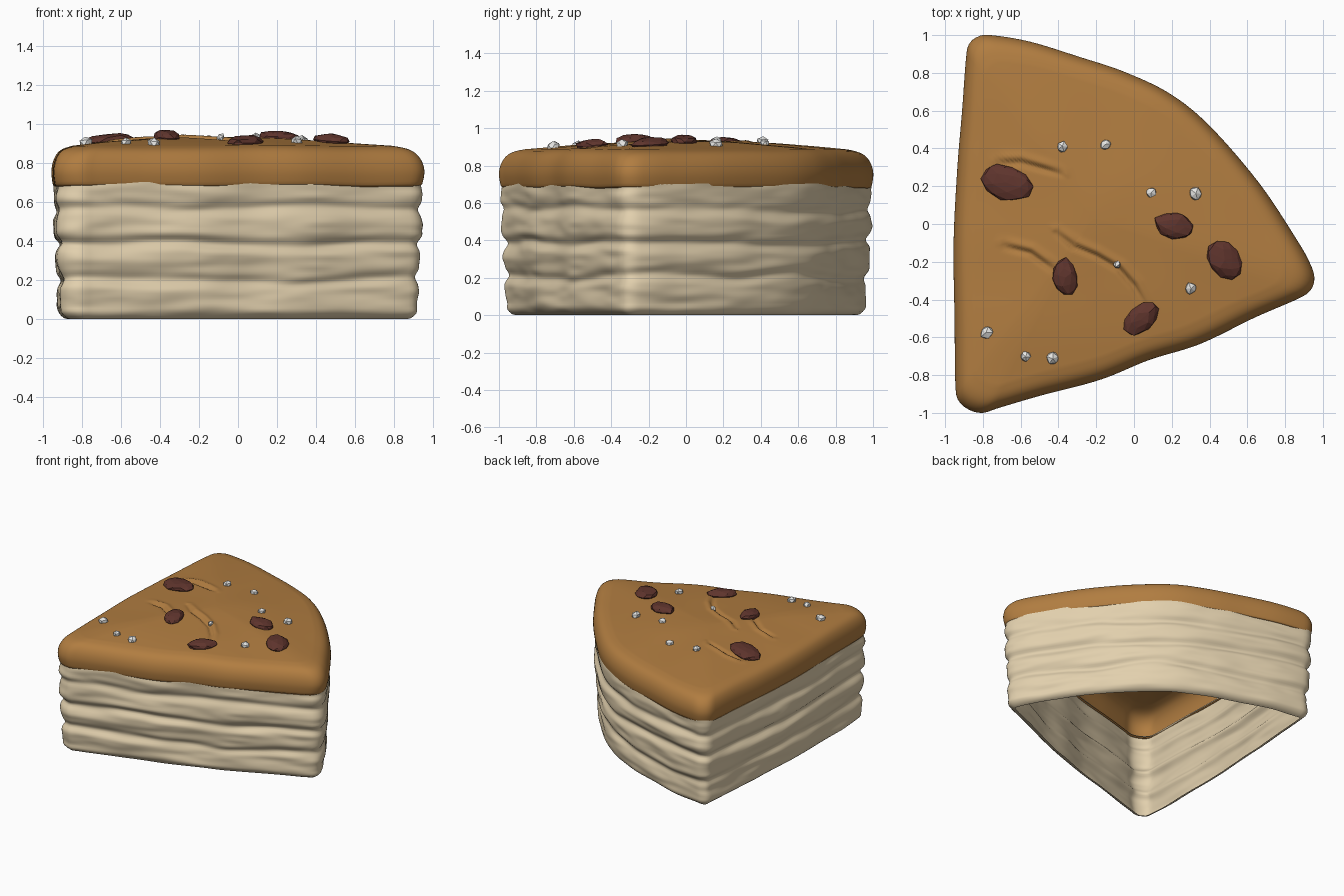
import bpy, bmesh, math, random
from mathutils import Vector, Matrix, noise
from mathutils.bvhtree import BVHTree

random.seed(4)
if "Cube" in bpy.data.objects:
    bpy.data.objects.remove(bpy.data.objects["Cube"])


def material(name, rgb):
    m = bpy.data.materials.new(name)
    m.use_nodes = True
    m.diffuse_color = (*rgb, 1)
    m.node_tree.nodes["Principled BSDF"].inputs["Base Color"].default_value = (*rgb, 1)
    return m


CRUST = material("baked crust brown", (0.44, 0.205, 0.052))
DOUGH = material("pale dough", (0.76, 0.63, 0.42))
RAISIN = material("dark raisin", (0.115, 0.035, 0.026))
SUGAR = material("white sugar", (0.82, 0.82, 0.80))


def add_object(name, bm, mat, smooth):
    mesh = bpy.data.meshes.new(name)
    bm.to_mesh(mesh)
    bm.free()
    mesh.materials.append(mat)
    for p in mesh.polygons:
        p.use_smooth = smooth
    ob = bpy.data.objects.new(name, mesh)
    bpy.context.collection.objects.link(ob)
    return ob


def catmull(a, b, c, d, t):
    return 0.5 * (2 * b + (c - a) * t + (2 * a - 5 * b + 4 * c - d) * t * t
                  + (3 * b - a - 3 * c + d) * t ** 3)


def resample(points, count, closed):
    """Smooth curve through the points, cut into even steps."""
    pts = [Vector(p) for p in points]
    n = len(pts)
    pick = (lambda i: pts[i % n]) if closed else (lambda i: pts[max(0, min(n - 1, i))])
    fine = [catmull(pick(i - 1), pick(i), pick(i + 1), pick(i + 2), k / 20)
            for i in range(n if closed else n - 1) for k in range(20)]
    fine.append(pts[0] if closed else pts[-1])
    dist = [0]
    for a, b in zip(fine, fine[1:]):
        dist.append(dist[-1] + (b - a).length)
    out, j = [], 0
    for k in range(count):
        target = dist[-1] * k / (count if closed else count - 1)
        while j < len(dist) - 2 and dist[j + 1] < target:
            j += 1
        t = (target - dist[j]) / max(dist[j + 1] - dist[j], 1e-9)
        out.append(fine[j].lerp(fine[j + 1], t))
    return out


def loft(rings, close_top=False):
    bm = bmesh.new()
    rows = [[bm.verts.new(v) for v in ring] for ring in rings]
    n = len(rows[0])
    for lo, hi in zip(rows, rows[1:]):
        for i in range(n):
            k = (i + 1) % n
            bm.faces.new((lo[i], lo[k], hi[k], hi[i]))
    if close_top:
        bm.faces.new(rows[-1])
    bm.normal_update()
    return bm


# Rounded wedge outline, counter-clockwise from above
N = 240
outline = resample([
    (-0.76, 1.0), (-0.83, 0.99), (-0.875, 0.95), (-0.89, 0.87), (-0.91, 0.6),
    (-0.935, 0.3), (-0.955, -0.1), (-0.95, -0.5), (-0.945, -0.86), (-0.925, -0.94),
    (-0.87, -0.985), (-0.8, -1.0), (-0.72, -0.975), (-0.5, -0.91), (-0.18, -0.825),
    (0.08, -0.72), (0.35, -0.635), (0.64, -0.495), (0.87, -0.395), (0.935, -0.35),
    (0.955, -0.29), (0.935, -0.215), (0.86, -0.08), (0.66, 0.22), (0.4, 0.52),
    (0.19, 0.69), (-0.05, 0.805), (-0.29, 0.885), (-0.55, 0.965)], N, True)
normals = []
for i in range(N):
    t = outline[(i + 2) % N] - outline[i - 2]
    normals.append(Vector((t.y, -t.x)).normalized())

# Layered dough wall: an open band with wavy creases
CREASES = ((0.2, 0.022), (0.39, 0.026), (0.56, 0.02))


def wall_inset(p, z):
    q = Vector((p.x, p.y, 0))
    inset = 0.012 + 0.03 * (1 - min(z / 0.45, 1))
    for level, depth in CREASES:
        wave = level + 0.035 * noise.noise(q * 1.6 + Vector((0, 0, level * 20)))
        inset += depth * math.exp(-((z - wave) / 0.03) ** 2)
    inset += 0.014 * noise.noise(Vector((p.x * 2.2, p.y * 2.2, z * 11)))
    inset += 0.006 * noise.noise(Vector((p.x * 5, p.y * 5, z * 24 + 7)))
    if z < 0.05:
        inset += 0.035 * (1 - z / 0.05) ** 2
    return inset


wall_rings = []
for r in range(56):
    z = 0.005 + 0.7 * r / 55
    wall_rings.append([(*(p - n * wall_inset(p, z)), z) for p, n in zip(outline, normals)])
wall_rings.insert(0, [(*(p - n * (wall_inset(p, 0.005) + 0.02)), 0.0)
                      for p, n in zip(outline, normals)])
add_object("dough_layers", loft(wall_rings), DOUGH, True)

# Cracks drawn as paths on the crust top
CRACKS = [[Vector(p) for p in path] for path in (
    [(-0.41, -0.05), (-0.32, -0.12), (-0.2, -0.17), (-0.08, -0.24), (0.0, -0.33), (0.06, -0.44)],
    [(-0.69, -0.12), (-0.55, -0.155), (-0.42, -0.25)],
    [(-0.72, 0.32), (-0.6, 0.325), (-0.39, 0.265)])]


def crack_depth(p):
    best, side, fade = 9, 1, 1
    for path in CRACKS:
        for k, (a, b) in enumerate(zip(path, path[1:])):
            d = b - a
            raw = (p - a).dot(d) / d.length_squared
            t = max(0, min(1, raw))
            off = p - a - d * t
            if off.length < best:
                best = off.length
                side = d.x * off.y - d.y * off.x
                u = (k + t) / (len(path) - 1)
                fade = min(1, 0.3 + 4 * u * (1 - u))
    if best > 0.12:
        return 0
    groove = -0.017 * math.exp(-(best / 0.014) ** 2)
    lip = 0.011 * math.exp(-((best - 0.03) / 0.02) ** 2) if side > 0 else 0
    return (groove + lip) * fade


# Domed crust: a side profile, then dense rings toward the middle
CENTRE = Vector((-0.22, 0.03))
profile = resample([(0.972, 0.69), (0.985, 0.68), (0.995, 0.71), (1.0, 0.76), (0.988, 0.81),
                    (0.96, 0.85), (0.92, 0.873), (0.86, 0.887)], 22, False)
for k in range(1, 66):
    s = 0.86 * (1 - k / 66)
    profile.append(Vector((s, 0.887 + 0.05 * (1 - (s / 0.86) ** 1.6))))
crust_rings = []
for s, z in profile:
    ring = []
    for p in outline:
        q = CENTRE + (p - CENTRE) * s
        lift = 0.006 * noise.noise(Vector((q.x * 2.5, q.y * 2.5, 3)))
        if s < 0.85:
            lift += crack_depth(q)
        ring.append((q.x, q.y, z + lift))
    crust_rings.append(ring)
crust_bm = loft(crust_rings, close_top=True)
surface = BVHTree.FromBMesh(crust_bm)
add_object("crust_top", crust_bm, CRUST, True)


def lump(name, x, y, size, turn, mat, detail, jitter, sink):
    """Faceted lump resting on the crust."""
    hit, normal, _, _ = surface.ray_cast(Vector((x, y, 2)), Vector((0, 0, -1)))
    bm = bmesh.new()
    bmesh.ops.create_icosphere(bm, subdivisions=detail, radius=1)
    for v in bm.verts:
        v.co *= 1 + random.uniform(-jitter, jitter)
    tilt = Vector((0, 0, 1)).rotation_difference(normal).to_matrix().to_4x4()
    bm.transform(Matrix.Translation(hit + Vector((0, 0, sink))) @ tilt
                 @ Matrix.Rotation(math.radians(turn), 4, "Z") @ Matrix.Diagonal((*size, 1)))
    return add_object(name, bm, mat, False)


# Raisins: x, y, half length, half width, turn
for i, (x, y, a, b, turn) in enumerate((
        (-0.675, 0.22, 0.14, 0.092, -20), (-0.365, -0.28, 0.1, 0.068, 100),
        (0.215, -0.01, 0.108, 0.07, -10), (0.478, -0.19, 0.108, 0.082, -55),
        (0.035, -0.505, 0.108, 0.068, 42))):
    lump(f"raisin_{i + 1}", x, y, (a, b, 0.036), turn, RAISIN, 2, 0.09, 0.007)

# Sugar crystals: x, y, radius
for i, (x, y, r) in enumerate((
        (-0.38, 0.41, 0.031), (-0.15, 0.42, 0.031), (0.09, 0.165, 0.03),
        (0.325, 0.16, 0.036), (0.3, -0.34, 0.034), (-0.09, -0.215, 0.023),
        (-0.78, -0.575, 0.035), (-0.575, -0.7, 0.029), (-0.43, -0.71, 0.037))):
    lump(f"sugar_crystal_{i + 1}", x, y, (r, r, r * 0.85), random.uniform(0, 90),
         SUGAR, 1, 0.16, 0.006)
